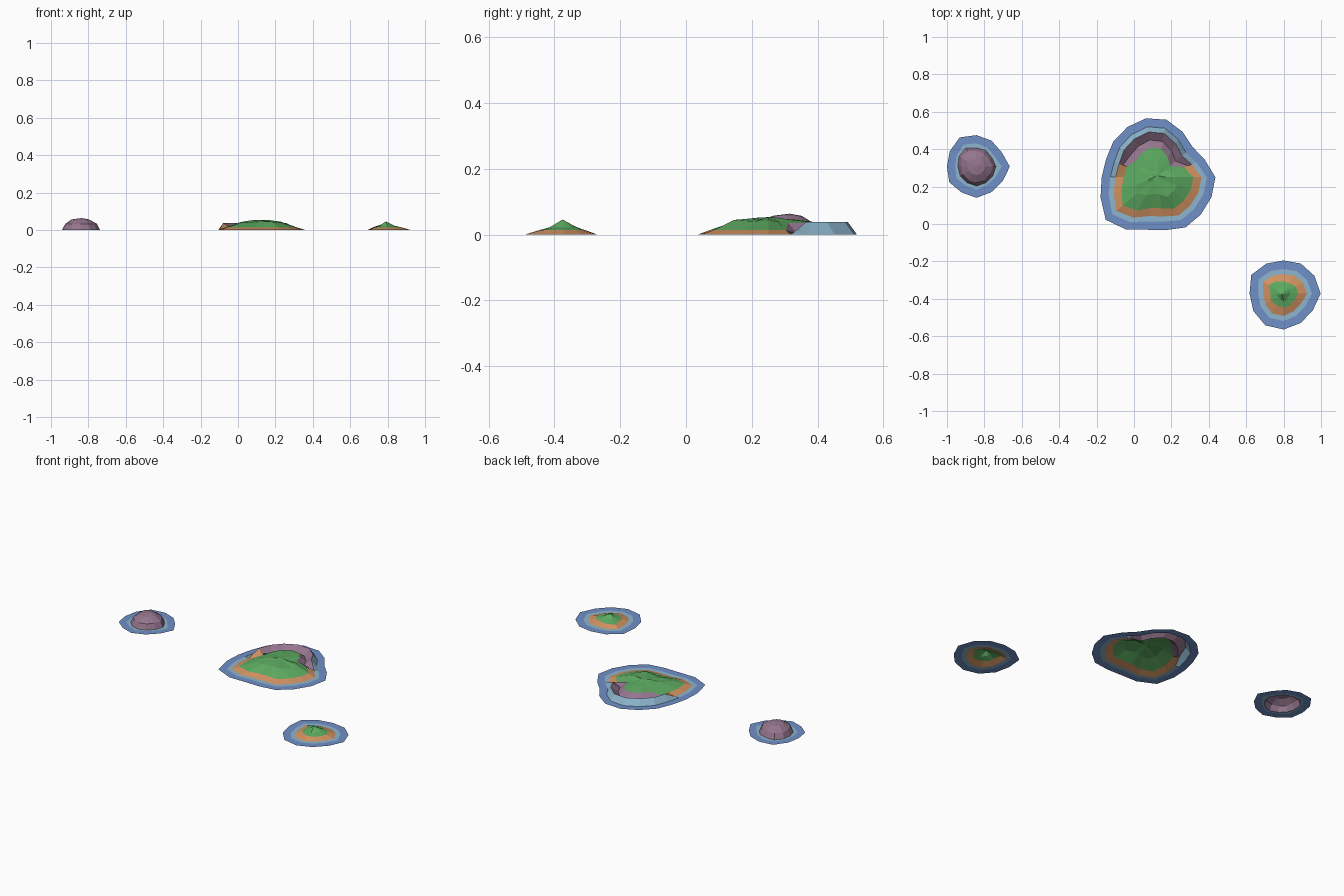
import bpy, math, random
from mathutils import Vector

random.seed(4)
cube = bpy.data.objects.get("Cube")
if cube:
    bpy.data.objects.remove(cube, do_unlink=True)


def material(name, rgb):
    m = bpy.data.materials.new(name)
    m.use_nodes = True
    m.diffuse_color = (*rgb, 1)
    m.node_tree.nodes["Principled BSDF"].inputs["Base Color"].default_value = (*rgb, 1)
    return m


deep = material("deep water", (0.16, 0.28, 0.58))
shallow = material("shallow water", (0.27, 0.47, 0.62))
sand = material("sand", (0.65, 0.29, 0.12))
grass = material("grass", (0.11, 0.41, 0.12))
stone = material("purple stone", (0.30, 0.18, 0.27))


def ring(center, radii, z=0.0):
    """Closed loop of points; z is one height or a list of heights."""
    n = len(radii)
    heights = z if isinstance(z, list) else [z] * n
    return [Vector((center[0] + r * math.cos(math.tau * i / n),
                    center[1] + r * math.sin(math.tau * i / n), h))
            for i, (r, h) in enumerate(zip(radii, heights))]


def inset(radii, d):
    return [r - d for r in radii]


def jitter(radii, amount):
    return [r * (1 + random.uniform(-amount, amount)) for r in radii]


def surface(name, loops, mat, tip=None, spans=None):
    """Skin loops from outside to inside, optionally ending in a tip."""
    n = len(loops[0])
    spans = range(n) if spans is None else spans
    verts = [p for loop in loops for p in loop]
    faces = []
    for k in range(len(loops) - 1):
        for i in spans:
            j = (i + 1) % n
            faces.append((k * n + i, k * n + j, (k + 1) * n + j, (k + 1) * n + i))
    if tip:
        verts.append(Vector(tip))
        last = (len(loops) - 1) * n
        faces += [(last + i, last + (i + 1) % n, len(verts) - 1) for i in spans]
    used = sorted({v for f in faces for v in f})
    remap = {v: i for i, v in enumerate(used)}
    mesh = bpy.data.meshes.new(name)
    mesh.from_pydata([verts[v] for v in used], [], [[remap[v] for v in f] for f in faces])
    mesh.materials.append(mat)
    obj = bpy.data.objects.new(name, mesh)
    bpy.context.collection.objects.link(obj)
    return obj


# Main island: the back spans form a cove behind a raised rim
c = (0.12, 0.25)
shore = [.315, .275, .252, .28, .312, .32, .31, .30, .286,
         .293, .318, .354, .323, .285, .287, .31, .31, .313]
count = len(shore)
cove = range(1, 8)
beach = [i for i in range(count) if i not in cove]
lifted = range(2, 9)
inner = range(2, 8)

outer = ring(c, shore)
shelf = ring(c, inset(shore, .046))
rim = ring(c, inset(shore, .074), [.038 if i in lifted else 0 for i in range(count)])
valley = ring(c, [r - (.118 if i in inner else .095) for i, r in enumerate(shore)],
              [.006 if i in inner else .01 for i in range(count)])
edge_r = [r - (.158 if i in inner else .118) for i, r in enumerate(shore)]
edge = ring(c, edge_r, [.036 if i in inner else .014 for i in range(count)])
hill = ring(c, [r * .58 for r in jitter(edge_r, .08)],
            [.042 + random.uniform(-.004, .004) for i in range(count)])
crown = ring(c, [r * .22 for r in jitter(edge_r, .25)],
             [.050 + random.uniform(-.003, .003) for i in range(count)])

surface("main_deep_water", [outer, shelf], deep)
surface("main_shallow_water_and_rim", [shelf, rim], shallow)
surface("main_beach", [rim, edge], sand, spans=beach)
surface("cove_stone", [rim, valley, edge], stone, spans=cove)
surface("main_grass_hill", [edge, hill, crown], grass, tip=(.12, .26, .054))

# Small island with a pointed grassy peak
c = (0.80, -0.372)
shore = [.198, .19, .185, .177, .185, .20, .182, .187, .196, .192, .182, .18]
outer = ring(c, shore)
shelf = ring(c, inset(shore, .046))
base = ring(c, inset(shore, .073))
edge_r = jitter(inset(shore, .115), .1)
edge = ring(c, edge_r, .014)
slope = ring(c, [r * .5 for r in jitter(edge_r, .15)],
             [.026 + random.uniform(-.004, .004) for r in shore])
surface("peak_deep_water", [outer, shelf], deep)
surface("peak_shallow_water", [shelf, base], shallow)
surface("peak_beach", [base, edge], sand)
surface("peak_grass", [edge, slope], grass, tip=(.79, -.375, .046))

# Bare rock island
c = (-0.842, 0.307)
shore = [.178, .155, .16, .168, .18, .165, .158, .168, .16, .167, .158, .16]
outer = ring(c, shore)
shelf = ring(c, inset(shore, .044))
rock_r = [.104, .095, .10, .10, .116, .108, .10, .10, .10, .104, .10, .10]
base = ring(c, rock_r)
shoulder = ring(c, [r * .84 for r in jitter(rock_r, .04)], .033)
top = ring(c, [r * .46 for r in jitter(rock_r, .08)], .057)
surface("rock_deep_water", [outer, shelf], deep)
surface("rock_shallow_water", [shelf, base], shallow)
surface("rock_dome", [base, shoulder, top], stone, tip=(-.835, .315, .064))
